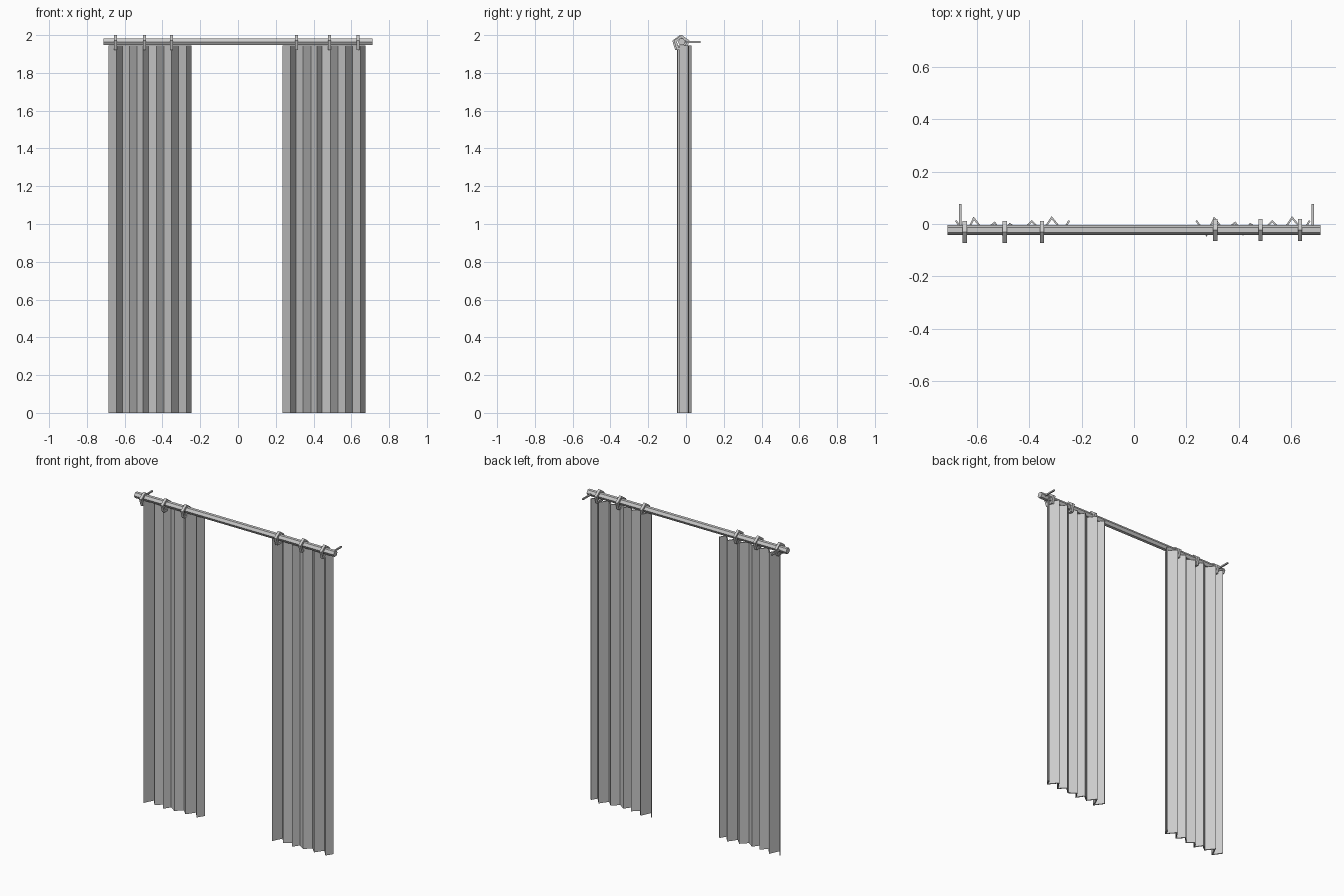
import bpy, bmesh, math

cube = bpy.data.objects.get("Cube")
if cube:
    bpy.data.objects.remove(cube, do_unlink=True)

ROD_Y, ROD_Z = -0.023, 1.964
CLOTH_TOP = 1.945

grey = bpy.data.materials.new("plain grey")
grey.use_nodes = True
color = (0.6, 0.6, 0.6, 1)
grey.diffuse_color = color
grey.node_tree.nodes["Principled BSDF"].inputs["Base Color"].default_value = color


def make_object(name, bm):
    bmesh.ops.recalc_face_normals(bm, faces=bm.faces)
    mesh = bpy.data.meshes.new(name)
    bm.to_mesh(mesh)
    bm.free()
    mesh.materials.append(grey)
    ob = bpy.data.objects.new(name, mesh)
    bpy.context.collection.objects.link(ob)
    return ob


def curtain(name, shift):
    """Pleated cloth: a zigzag line raised to full height and thickened."""
    folds = [(-0.682, 0.013), (-0.643, -0.042), (-0.613, 0.022), (-0.574, -0.028),
             (-0.533, 0.005), (-0.503, -0.040), (-0.475, 0.000), (-0.431, -0.030),
             (-0.391, 0.010), (-0.352, -0.030), (-0.315, 0.024), (-0.272, -0.028),
             (-0.248, 0.013)]
    bm = bmesh.new()
    low = [bm.verts.new((x + shift, y, 0)) for x, y in folds]
    high = [bm.verts.new((x + shift, y, CLOTH_TOP)) for x, y in folds]
    for i in range(len(folds) - 1):
        bm.faces.new((low[i], low[i + 1], high[i + 1], high[i]))
    ob = make_object(name, bm)
    thick = ob.modifiers.new("thickness", 'SOLIDIFY')
    thick.thickness = 0.007
    thick.offset = 0
    thick.use_even_offset = True


def ring(name, x, y, z=1.957, outer=0.044, inner=0.027, width=0.017):
    """Five-sided hoop with a square section, point up."""
    bm = bmesh.new()
    section = [(outer, -1), (outer, 1), (inner, 1), (inner, -1)]
    loops = []
    for k in range(5):
        a = math.tau * k / 5
        loops.append([bm.verts.new((x + s * width / 2, y + r * math.sin(a), z + r * math.cos(a)))
                      for r, s in section])
    for k in range(5):
        a, b = loops[k], loops[(k + 1) % 5]
        for j in range(4):
            n = (j + 1) % 4
            bm.faces.new((a[j], a[n], b[n], b[j]))
    make_object(name, bm)


# Two matching curtains
curtain("right_curtain", 0)
curtain("left_curtain", 0.92)

# Six-sided rod
bpy.ops.mesh.primitive_cylinder_add(vertices=6, radius=0.02, depth=1.426,
                                    location=(0, ROD_Y, ROD_Z),
                                    rotation=(0, math.pi / 2, 0))
rod = bpy.context.object
rod.name = "curtain_rod"
rod.data.materials.append(grey)

# Hanging rings, three on each curtain
for side, y, places in (("right", -0.031, (-0.648, -0.495, -0.352)),
                        ("left", -0.023, (0.31, 0.484, 0.635))):
    for i, x in enumerate(places):
        ring(f"{side}_ring_{i + 1}", x, y)

# Wall brackets reaching back from the rod
for name, x in (("right_bracket", -0.665), ("left_bracket", 0.684)):
    bpy.ops.mesh.primitive_cube_add(size=1, location=(x, 0.027, 1.963))
    ob = bpy.context.object
    ob.name = name
    ob.scale = (0.009, 0.1, 0.009)
    ob.data.materials.append(grey)
